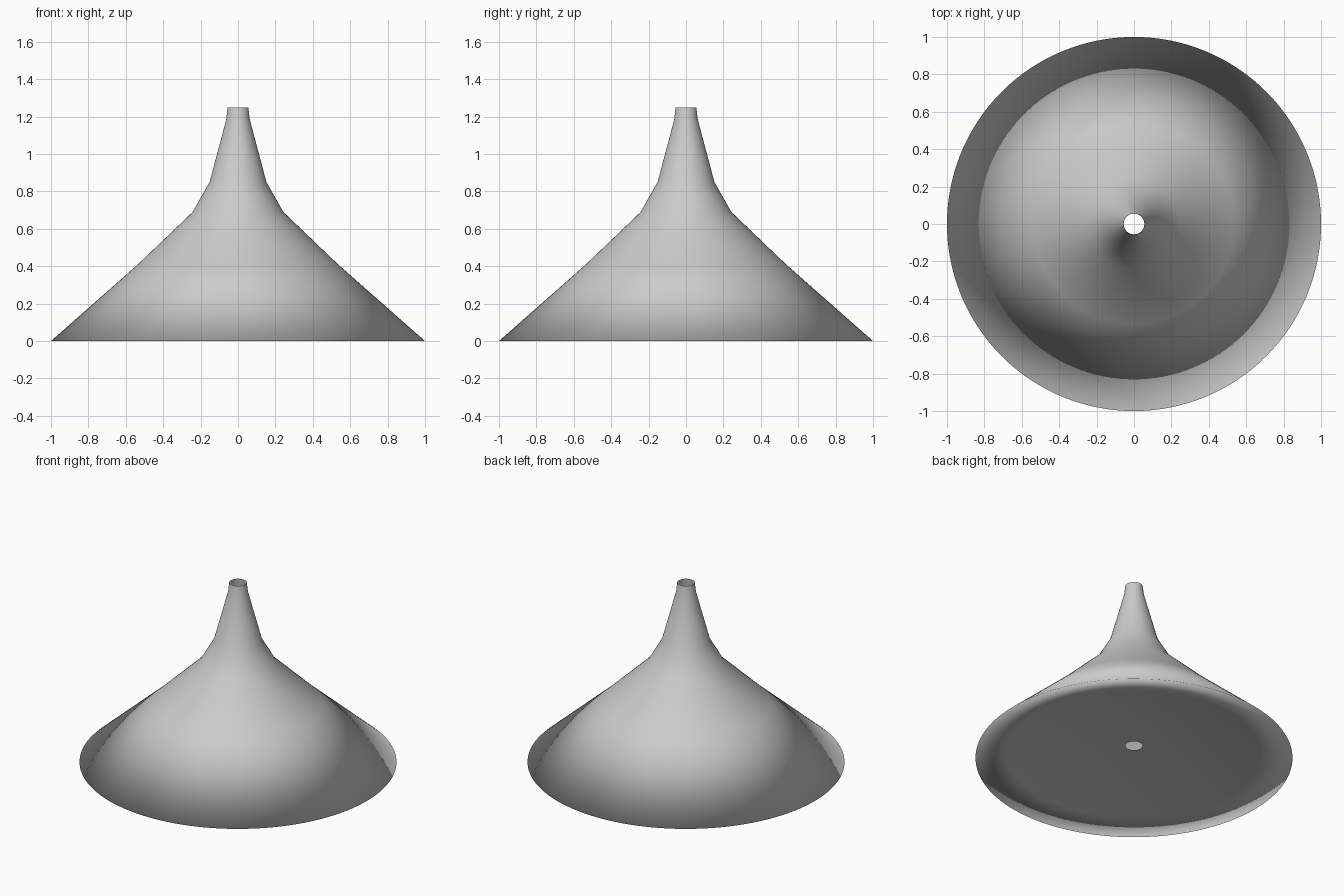
import bpy, bmesh, math

if "Cube" in bpy.data.objects:
    bpy.data.objects.remove(bpy.data.objects["Cube"])

# Outer profile as (radius, height): top opening down the flared side to the rim
OUTER = [(0.055, 1.25), (0.063, 1.185), (0.152, 0.85), (0.243, 0.69),
         (0.535, 0.41), (1.0, 0.0)]
# Underside: shallow dome rising from the rim to a small central hole
DOME = 0.089
UNDER = [(r, DOME * (1 - r * r)) for r in (0.8, 0.6, 0.4, 0.2, 0.055)]
SIDES = 128


def lathe(name, profile, sides):
    bm = bmesh.new()
    rings = []
    for r, z in profile:
        rings.append([bm.verts.new((r * math.cos(2 * math.pi * i / sides),
                                    r * math.sin(2 * math.pi * i / sides), z))
                      for i in range(sides)])
    for upper, lower in zip(rings, rings[1:]):
        for i in range(sides):
            j = (i + 1) % sides
            face = bm.faces.new((upper[i], lower[i], lower[j], upper[j]))
            face.smooth = True
    mesh = bpy.data.meshes.new(name)
    bm.to_mesh(mesh)
    bm.free()
    obj = bpy.data.objects.new(name, mesh)
    bpy.context.collection.objects.link(obj)
    return obj


# Hollow flared cone with a narrow neck and a pierced domed base, smooth all over
lathe("flared_cone", OUTER + UNDER, SIDES)
